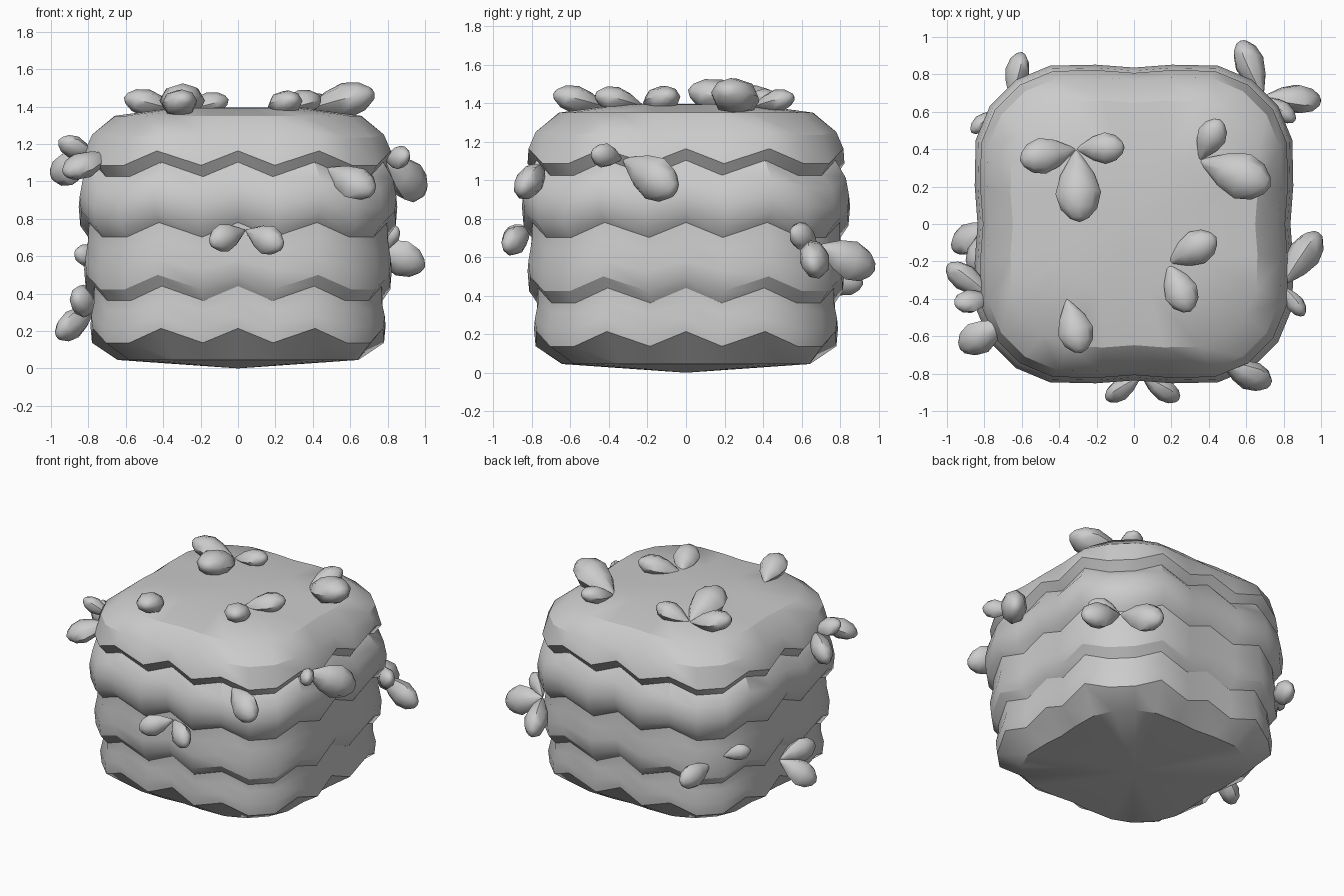
import bpy, bmesh
from math import cos, sin, pi, radians
from mathutils import Vector

if "Cube" in bpy.data.objects:
    bpy.data.objects.remove(bpy.data.objects["Cube"])


def loft(name, rings, start, end, angle):
    """Skin a list of closed rings, capped with a point at each end."""
    bm = bmesh.new()
    loops = [[bm.verts.new(p) for p in ring] for ring in rings]
    a, b = bm.verts.new(start), bm.verts.new(end)
    n = len(loops[0])
    for i in range(n):
        j = (i + 1) % n
        bm.faces.new((a, loops[0][i], loops[0][j]))
        bm.faces.new((b, loops[-1][j], loops[-1][i]))
        for lo, hi in zip(loops, loops[1:]):
            bm.faces.new((lo[i], hi[i], hi[j], lo[j]))
    bmesh.ops.recalc_face_normals(bm, faces=bm.faces)
    me = bpy.data.meshes.new(name)
    bm.to_mesh(me)
    bm.free()
    me.shade_smooth()
    me.set_sharp_from_angle(angle=radians(angle))
    ob = bpy.data.objects.new(name, me)
    bpy.context.collection.objects.link(ob)


# Rounded square outline: half a side, mirrored, then turned four times
half = [(0, .82), (.2, .835), (.44, .83), (.62, .755)]
side = [(-x, d) for x, d in half[:0:-1]] + half
outline = []
for k in range(4):
    c, s = round(cos(k * pi / 2)), round(sin(k * pi / 2))
    # every second point of a side is a zigzag peak
    outline += [(x * c + d * s, x * s - d * c, i % 2) for i, (x, d) in enumerate(side)]

rings = []


def ring(scale, z, drop=0.0):
    """Add one outline ring; its zigzag valleys hang lower by drop."""
    rings.append([(x * scale, y * scale, z if peak else z - drop) for x, y, peak in outline])


# Domed top, then four bulging tiers, each with a zigzag ledge under it
ring(.42, 1.392)
ring(.79, 1.35)
ring(.94, 1.25, .015)
top = None
for width, z in [(.985, 1.163), (1.01, .84), (.975, .50), (.935, .214)]:
    if top:
        ring(width - .01, top + (z - top) * .35, .05)
        ring(width + .01, top + (z - top) * .7, .055)
    ring(width, z, .077)
    top = z - .06
    if z > .3:
        ring(width - .05, top, .078)
ring(.77, .045)
loft("tiered_body", rings, (0, 0, 1.395), (0, 0, 0), 32)


def bud(name, base, tip, normal):
    """Egg-shaped bud, narrow at the base and flattened along the normal."""
    axis = tip - base
    width = .57 * axis.length + .015
    u = axis.cross(normal).normalized()
    v = u.cross(axis).normalized()
    sections = []
    for t, r in [(.1, .25), (.35, .75), (.6, 1), (.82, .8), (.95, .4)]:
        c = base + axis * t
        sections.append([c + (u * cos(a) + v * sin(a) * .76) * r * width / 2
                         for a in (i * pi / 4 for i in range(8))])
    loft(name, sections, base, tip, 45)


def top_buds(place, base, *tips):
    """Buds on the top, fanning from one point and rising toward their tips."""
    b = Vector((*base, 1.375))
    for i, t in enumerate(tips, 1):
        tip = Vector((*t, 1.375))
        tip.z += .24 * (tip - b).length
        bud(f"bud_{place}_{i}", b, tip, Vector((0, 0, 1)))


def side_buds(place, base, *tips):
    """Buds on a side, fanning from one point."""
    b = Vector(base)
    for i, t in enumerate(tips, 1):
        bud(f"bud_{place}_{i}", b, Vector(t), Vector((b.x, b.y, 0)))


# Buds on the top
top_buds("top_back_left", (-.31, .4), (-.29, .01), (-.61, .34), (-.05, .41))
top_buds("top_back_right", (.35, .34), (.73, .2), (.46, .56))
top_buds("top_front_right", (.18, -.21), (.44, -.07), (.3, -.47))
top_buds("top_front_left", (-.36, -.4), (-.28, -.69))

# Buds on the front and right
side_buds("front", (.04, -.81, .74), (-.15, -.94, .67), (.24, -.94, .65))
side_buds("front_corner", (.47, -.74, 1.07), (.73, -.86, .94))
side_buds("right", (.79, -.33, 1.11), (.99, -.05, .94), (.91, -.49, 1.14))

# Buds on the back corners
side_buds("back_right", (.69, .68, .66), (1, .66, .54), (.86, .55, .74), (.57, .98, .53))
side_buds("back_left", (-.66, .66, .52), (-.6, .92, .46))
side_buds("left_back", (-.73, .61, .58), (-.87, .49, .62))

# Buds on the left
side_buds("left_low", (-.76, 0, .33), (-.97, -.13, .17), (-.87, -.26, .38))
side_buds("left_high", (-.76, -.39, 1.13), (-1, -.22, 1.03), (-.96, -.43, 1.22))
side_buds("left_front", (-.69, -.52, 1.15), (-.93, -.67, 1.04))
